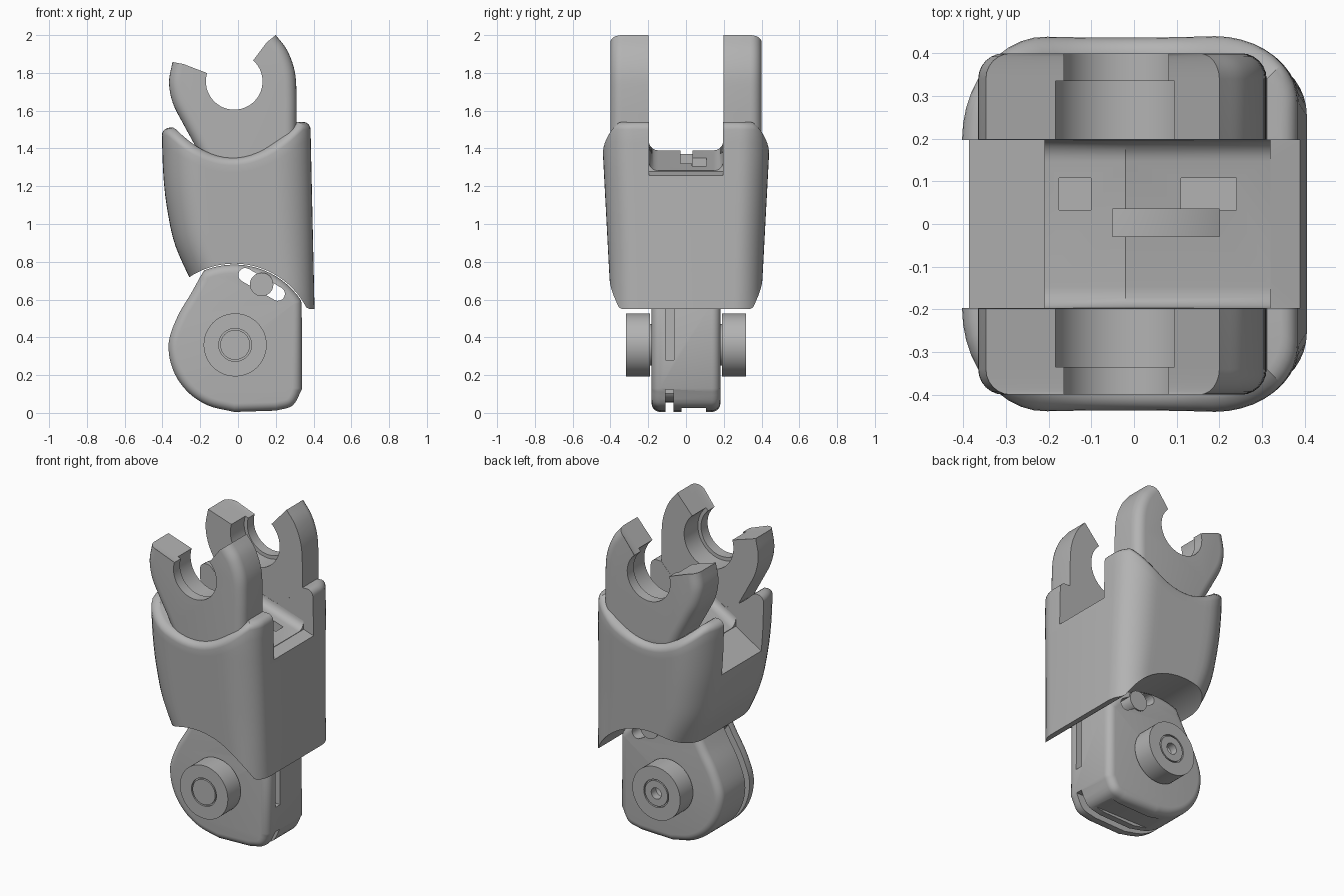
import bpy, bmesh
from math import sin, cos, pi, sqrt, radians
from mathutils import Vector, Matrix

if "Cube" in bpy.data.objects:
    bpy.data.objects.remove(bpy.data.objects["Cube"], do_unlink=True)

grey = bpy.data.materials.new("plain_grey")
grey.use_nodes = True
grey.diffuse_color = (0.45, 0.45, 0.45, 1)
grey.node_tree.nodes["Principled BSDF"].inputs["Base Color"].default_value = (0.45, 0.45, 0.45, 1)


def finish(name, bm):
    bmesh.ops.recalc_face_normals(bm, faces=bm.faces)
    mesh = bpy.data.meshes.new(name)
    bm.to_mesh(mesh)
    bm.free()
    mesh.materials.append(grey)
    ob = bpy.data.objects.new(name, mesh)
    bpy.context.collection.objects.link(ob)
    return ob


def activate(ob):
    bpy.ops.object.select_all(action='DESELECT')
    ob.select_set(True)
    bpy.context.view_layer.objects.active = ob


def smooth(ob):
    activate(ob)
    bpy.ops.object.shade_smooth_by_angle(angle=radians(32))


def cut(ob, cutter):
    activate(ob)
    mod = ob.modifiers.new("cut", 'BOOLEAN')
    mod.operation, mod.solver, mod.object = 'DIFFERENCE', 'EXACT', cutter
    bpy.ops.object.modifier_apply(modifier=mod.name)
    bpy.data.objects.remove(cutter, do_unlink=True)


def loft(name, rows):
    """Skin closed rings of equal length and cap both ends."""
    bm = bmesh.new()
    rows = [[bm.verts.new(p) for p in row] for row in rows]
    n = len(rows[0])
    for a, b in zip(rows, rows[1:]):
        for i in range(n):
            j = (i + 1) % n
            bm.faces.new((a[i], a[j], b[j], b[i]))
    bm.faces.new(rows[0][::-1])
    bm.faces.new(rows[-1])
    return finish(name, bm)


def prism(name, layers):
    """Loft x-z outlines placed at given y."""
    return loft(name, [[(x, y, z) for x, z in outline] for outline, y in layers])


def offset(pts, d):
    """Shift an open outline to its right-hand side."""
    out = []
    for i, (x, z) in enumerate(pts):
        a, b = pts[max(i - 1, 0)], pts[min(i + 1, len(pts) - 1)]
        t = Vector((b[0] - a[0], b[1] - a[1])).normalized()
        out.append((x + t.y * d, z - t.x * d))
    return out


def rim(radius, y, side, steps=6):
    """Inset and y pairs of a rounded edge, from the wall to the flat."""
    angles = [pi / 2 * i / steps for i in range(steps + 1)]
    return [(radius * (1 - cos(a)), side * (y - radius + radius * sin(a))) for a in angles]


def box(x, y, z, sx, sy, sz):
    bm = bmesh.new()
    bmesh.ops.create_cube(bm, size=1, matrix=Matrix.LocRotScale((x, y, z), None, (sx, sy, sz)))
    return finish("cutter", bm)


def lathe(name, profile, x, z, side):
    """Revolve (radius, distance along y) points about a y-axis line."""
    bm = bmesh.new()
    vs = [bm.verts.new((x + r, side * h, z)) for r, h in profile]
    es = [bm.edges.new(p) for p in zip(vs, vs[1:])]
    bmesh.ops.spin(bm, geom=vs + es, cent=(x, 0, z), axis=(0, 1, 0), angle=2 * pi, steps=48)
    bmesh.ops.remove_doubles(bm, verts=bm.verts, dist=1e-5)
    smooth(finish(name, bm))


def spline(pts, steps=5):
    """Catmull-Rom through open points."""
    p = [Vector(q) for q in pts]
    p = [2 * p[0] - p[1]] + p + [2 * p[-1] - p[-2]]
    out = []
    for a, b, c, d in zip(p, p[1:], p[2:], p[3:]):
        for k in range(steps):
            t = k / steps
            out.append(0.5 * (2 * b + (c - a) * t + (2 * a - 5 * b + 4 * c - d) * t * t
                              + (3 * b - a - 3 * c + d) * t ** 3))
    return [tuple(v) for v in out] + [tuple(pts[-1])]


def arc(cx, cz, r, a0, a1, n):
    return [(cx + r * cos(radians(a0 + (a1 - a0) * i / n)),
             cz + r * sin(radians(a0 + (a1 - a0) * i / n))) for i in range(n + 1)]


# Sheath: rounded section following a scooped top and an arched bottom
LEFT = spline([(-0.24, 0.68), (-0.33, 0.88), (-0.37, 1.05), (-0.395, 1.25), (-0.405, 1.55)])


def left_edge(z):
    for (xa, za), (xb, zb) in zip(LEFT, LEFT[1:]):
        if z <= zb:
            return xa + (xb - xa) * (z - za) / (zb - za)
    return LEFT[-1][0]


def place(u, t, drop):
    """x and height for section position u at relative height t."""
    x = 0.4 * u
    for _ in range(12):
        top = min(1.35 + 1.35 * (x + 0.03) ** 2, 1.54 if x > 0 else 1.51)
        low = max(0.36 + sqrt(max(0.185 - (x + 0.02) ** 2, 0)), 0.55)
        z = low + t * (top - drop - low)
        right = 0.405 - 0.022 * (z - 0.55)
        x = left_edge(z) + (right - left_edge(z)) * (u + 1) / 2
    return x, z


half = [(-0.5 - 0.5 * cos(a), 0.45 + 0.55 * sin(a)) for a in [pi / 2 * i / 10 for i in range(11)]]
half += [(-0.5 + i / 10, 1) for i in range(1, 10)]
half += [(0.5 + 0.5 * sin(a), 0.64 + 0.36 * cos(a)) for a in [pi / 2 * i / 10 for i in range(11)]]
ROLL = 0.04
bm = bmesh.new()
grid = []
for t, a in [(i / 14, 0) for i in range(15)] + [(1, pi / 2 * i / 5) for i in range(1, 6)]:
    row = []
    for u, v in half:
        x, z = place(u, t, ROLL)
        inset = ROLL * (1 - cos(a))
        y = v * min(0.44, 0.4 + 0.053 * (z - 0.62))
        row.append((x * (1 - inset / 0.4), y * (1 - inset / 0.44), z + ROLL * sin(a)))
    row += [(x, -y, z) for x, y, z in row[::-1]]
    grid.append([bm.verts.new(c) for c in row])
n = len(grid[0])
for lo, hi in zip(grid, grid[1:]):
    for i in range(n):
        j = (i + 1) % n
        bm.faces.new((lo[i], lo[j], hi[j], hi[i]))
for row in (grid[0], grid[-1]):
    for i in range(len(half) - 1):
        bm.faces.new((row[i], row[i + 1], row[n - 2 - i], row[n - 1 - i]))
sheath = finish("sheath", bm)

# Central notch, sloping down to both sides
ridge = [(-0.5, 1.09), (-0.02, 1.387), (0.5, 1.222), (0.5, 1.8), (-0.5, 1.8)]
cut(sheath, prism("cutter", [(ridge, -0.197), (ridge, 0.197)]))

# Saddle floor with fillets up to the notch walls
wall = [(0.147 + dy, dz) for dy, dz in arc(0, 0.05, 0.05, -90, 0, 6)] + [(0.199, 0.05), (0.199, -0.06)]
section = wall + [(-y, h) for y, h in wall[::-1]]
saddle = loft("saddle_floor", [[(x, y, z + h) for y, h in section]
                               for x, z in ((-0.21, 1.273), (-0.02, 1.39), (0.32, 1.282))])

# Floor openings
for part in (sheath, saddle):
    for x, y, sx, sy, low in ((-0.138, 0.07, 0.075, 0.075, 1.0), (0.175, 0.07, 0.13, 0.075, 1.2),
                              (0.075, 0.003, 0.25, 0.065, 0.6)):
        cut(part, box(x, y, (low + 1.6) / 2, sx, sy, 1.6 - low))
    smooth(part)

# Pair of open hook jaws with rounded outer edges and counterbored seats
outer_left = spline([(-0.18, 1.32), (-0.23, 1.42), (-0.29, 1.53), (-0.345, 1.64), (-0.365, 1.75), (-0.347, 1.858)])
outer_right = spline([(0.2, 2.0), (0.26, 1.92), (0.3, 1.81), (0.31, 1.68), (0.31, 1.5), (0.31, 1.3)])
mouth = arc(-0.02, 1.755, 0.15, 163, 408, 32)
seat = arc(-0.02, 1.755, 0.172, 0, 360, 48)[:-1]
for name, s in (("front_jaw", -1), ("rear_jaw", 1)):
    layers = [(0, s * 0.198)] + rim(0.06, 0.4, s)
    jaw = prism(name, [(offset(outer_left, d) + mouth + offset(outer_right, d), y) for d, y in layers])
    cut(jaw, prism("cutter", [(seat, s * 0.1), (seat, s * 0.335)]))
    smooth(jaw)

# Lower link: a rounded plate under the arch
link_outline = spline([(-0.2, 0.72), (-0.25, 0.63), (-0.32, 0.51), (-0.367, 0.37), (-0.345, 0.23),
                       (-0.27, 0.115), (-0.16, 0.04), (-0.02, 0.005)])
link_outline += spline([(0.2, 0.012), (0.29, 0.04), (0.34, 0.13)]) + [(0.337, 0.58)]
link_outline += arc(-0.02, 0.36, 0.425, 34, 112, 16)
edge = rim(0.045, 0.182, 1)
layers = [(d, -y) for d, y in edge[::-1]] + edge
link = prism("lower_link", [(offset(link_outline, -d), y) for d, y in layers])

# Grooves round the back and bottom of the link, and slots in its flat edge
center = Vector((0, 0.38))
path = [Vector(p) for p in link_outline if p[1] < 0.7 and p[0] < 0.32]
path = [p for p in path if p.x < 0.1 or p.y < 0.12]
band = [tuple(center + (p - center) * 1.2) for p in path]
band += [tuple(center + (p - center) * 0.87) for p in path[::-1]]
cut(link, prism("cutter", [(band, -0.108), (band, -0.065)]))
cut(link, box(0.33, -0.087, 0.05, 0.1, 0.041, 0.15))
cut(link, box(0.33, -0.087, 0.47, 0.08, 0.045, 0.38))
cut(link, box(0.1, 0.04, 0, 0.6, 0.13, 0.05))

# Angled slot with its guide pin
turn = Matrix.Rotation(radians(-30), 2)
slot = [tuple(Vector((0.125, 0.68)) + turn @ Vector(p))
        for p in arc(0.1, 0, 0.037, -90, 90, 8) + arc(-0.1, 0, 0.037, 90, 270, 8)]
cut(link, prism("cutter", [(slot, -0.3), (slot, 0.3)]))
smooth(link)
lathe("guide_pin", [(0, -0.19), (0.062, -0.19), (0.062, 0.19), (0, 0.19)], 0.125, 0.68, 1)

# Pivot rollers either side, with a ringed centre; the rear one is drilled
roller = [(0.079, 0.318), (0.079, 0.305), (0.087, 0.305), (0.087, 0.318), (0.167, 0.318),
          (0.167, 0.19), (0.11, 0.19), (0.11, 0.15), (0, 0.15)]
lathe("front_roller", [(0, 0.318)] + roller, -0.015, 0.36, -1)
lathe("rear_roller", [(0, 0.25), (0.035, 0.27), (0.035, 0.318)] + roller, -0.015, 0.36, 1)
